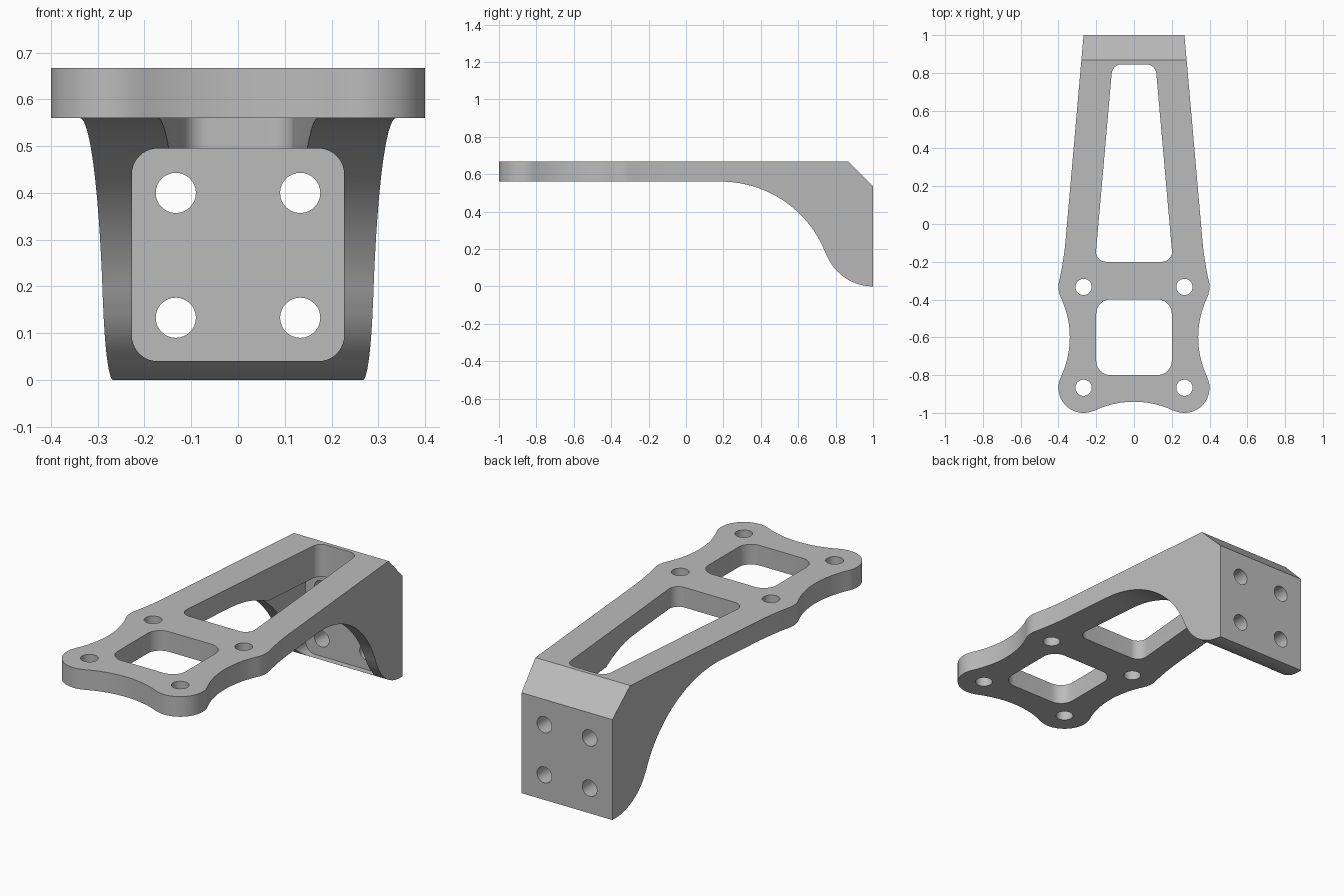
import bpy
import bmesh
from math import atan2, cos, pi, radians, sin, sqrt, tan
from mathutils import Vector

if "Cube" in bpy.data.objects:
    bpy.data.objects.remove(bpy.data.objects["Cube"])

grey = bpy.data.materials.new("plain grey")
grey.use_nodes = True
grey.diffuse_color = (0.5, 0.5, 0.5, 1)
grey.node_tree.nodes["Principled BSDF"].inputs["Base Color"].default_value = (0.5, 0.5, 0.5, 1)


def arc(cx, cy, r, start, end, n=20):
    """Points on an arc, angles in radians."""
    steps = [start + (end - start) * i / n for i in range(n + 1)]
    return [(cx + r * cos(a), cy + r * sin(a)) for a in steps]


def rounded(corners, r, n=10):
    """Counter-clockwise convex polygon with filleted corners."""
    points = []
    for i, corner in enumerate(corners):
        p = Vector(corner)
        a = (Vector(corners[i - 1]) - p).normalized()
        b = (Vector(corners[(i + 1) % len(corners)]) - p).normalized()
        half = a.angle(b) / 2
        c = p + (a + b).normalized() * r / sin(half)
        t = p + a * r / tan(half) - c
        start = atan2(t.y, t.x)
        points += arc(c.x, c.y, r, start, start + pi - 2 * half, n)
    return points


def box(half_x, low, high):
    return [(-half_x, low), (half_x, low), (half_x, high), (-half_x, high)]


def prism(name, points, axis, low, high):
    """Extrude a flat profile along the given axis."""
    place = {"x": lambda u, v, w: (w, u, v),
             "y": lambda u, v, w: (u, w, v),
             "z": lambda u, v, w: (u, v, w)}[axis]
    bm = bmesh.new()
    face = bm.faces.new([bm.verts.new(place(u, v, low)) for u, v in points])
    made = bmesh.ops.extrude_face_region(bm, geom=[face])["geom"]
    bmesh.ops.translate(bm, vec=place(0, 0, high - low),
                        verts=[g for g in made if isinstance(g, bmesh.types.BMVert)])
    bmesh.ops.recalc_face_normals(bm, faces=bm.faces)
    mesh = bpy.data.meshes.new(name)
    bm.to_mesh(mesh)
    bm.free()
    mesh.materials.append(grey)
    obj = bpy.data.objects.new(name, mesh)
    bpy.context.collection.objects.link(obj)
    return obj


# Plan outline: four round lugs joined by hollow curves, then a tapering arm
lug_x, lug_r, rear_y, front_y = 0.267, 0.133, -0.333, -0.867
hollow, sweep, slope = 0.489, 1.6, 0.0877
waist_x, dip_y = 0.829, -1.43
dip = atan2(dip_y - front_y, -lug_x)
waist = atan2(0.267, waist_x - lug_x)
tilt = atan2(slope, 1)
gap = (lug_x + slope * (1 - rear_y) - lug_x) * cos(tilt)
side = sqrt((sweep + lug_r) ** 2 - (sweep + gap) ** 2)
blend = tilt + atan2(side, sweep + gap)
reach = sweep + lug_r
sweep_x, sweep_y = lug_x + reach * cos(blend), rear_y + reach * sin(blend)
half_plan = (arc(0, dip_y, hollow, pi / 2, dip + pi, 14)[1:]
             + arc(lug_x, front_y, lug_r, dip + 2 * pi, waist + 2 * pi, 28)[1:]
             + arc(waist_x, -0.6, hollow, pi + waist, pi - waist, 20)[1:]
             + arc(lug_x, rear_y, lug_r, -waist, blend, 10)[1:]
             + arc(sweep_x, sweep_y, sweep, pi + blend, pi + tilt, 10)[1:]
             + [(lug_x, 1)])
plan = half_plan + [(-x, y) for x, y in reversed(half_plan)] + [(0, dip_y + hollow)]
bracket = prism("mounting_bracket", plan, "z", -0.1, 0.8)

# Side profile: flat plate, arched gusset, rounded foot and chamfered back
turn = atan2(0.307, 0.813)
profile = ([(-1.1, 0.56)] + arc(0.187, -0.04, 0.6, pi / 2, turn, 32)
           + arc(1, 0.267, 0.267, pi + turn, 1.5 * pi, 20)[1:]
           + [(1.1, 0), (1.1, 0.434), (0.867, 0.667), (-1.1, 0.667)])
side_cutter = prism("side_profile", profile, "x", -1, 1)

# Openings in the plate, the recess behind the back wall, and the bolt holes
window = [(-0.206, -0.2), (0.206, -0.2), (0.114, 0.845), (-0.114, 0.845)]
cutters = [
    prism("arm_window", rounded(window, 0.053), "z", -0.2, 1),
    prism("plate_window", rounded(box(0.2, -0.8, -0.4), 0.075), "z", -0.2, 1),
    prism("wall_recess", rounded(box(0.227, 0.04, 0.495), 0.055), "y", -1.2, 0.893),
]
for sx in (-1, 1):
    for y in (front_y, rear_y):
        cutters.append(prism("plate_hole", arc(sx * lug_x, y, 0.043, 0, 2 * pi, 32)[1:], "z", -0.2, 1))
    for z in (0.133, 0.4):
        cutters.append(prism("wall_hole", arc(sx * 0.133, z, 0.043, 0, 2 * pi, 32)[1:], "y", 0.7, 1.2))

for cutter in [side_cutter] + cutters:
    cutter.hide_render = True
    mod = bracket.modifiers.new(cutter.name, "BOOLEAN")
    mod.operation = "INTERSECT" if cutter is side_cutter else "DIFFERENCE"
    mod.solver = "EXACT"
    mod.object = cutter

# Bake the cuts and drop the helpers
bpy.context.view_layer.update()
baked = bpy.data.meshes.new_from_object(bracket.evaluated_get(bpy.context.evaluated_depsgraph_get()))
bracket.modifiers.clear()
bracket.data = baked
for cutter in [side_cutter] + cutters:
    bpy.data.objects.remove(cutter)

bpy.ops.object.select_all(action="DESELECT")
bracket.select_set(True)
bpy.context.view_layer.objects.active = bracket
bpy.ops.object.shade_smooth_by_angle(angle=radians(30))
